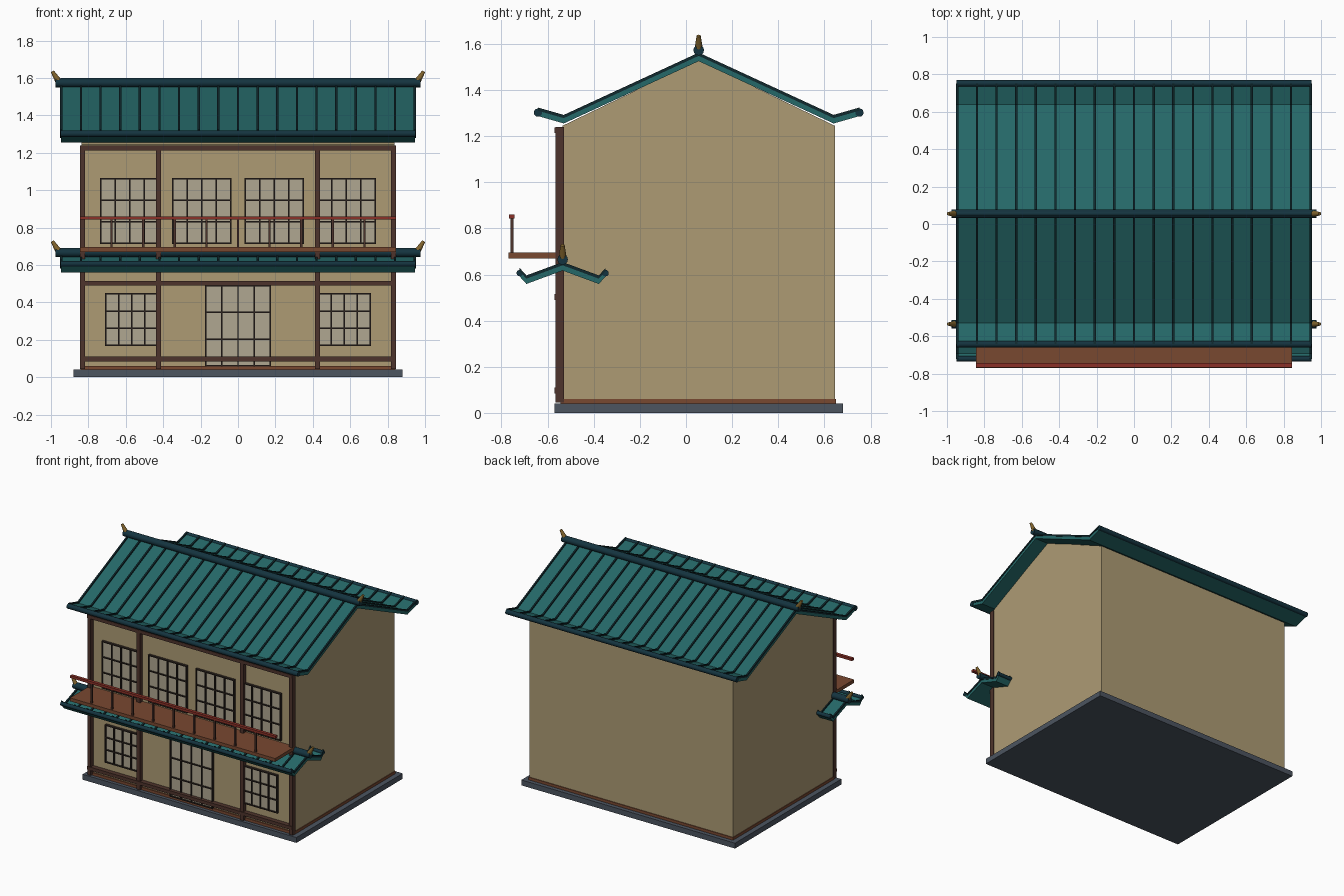
import bpy, bmesh
from math import atan2
from mathutils import Matrix, Vector

if "Cube" in bpy.data.objects:
    bpy.data.objects.remove(bpy.data.objects["Cube"])


def mat(name, r, g, b):
    m = bpy.data.materials.new(name)
    m.diffuse_color = (r, g, b, 1)
    m.use_nodes = True
    m.node_tree.nodes["Principled BSDF"].inputs["Base Color"].default_value = m.diffuse_color
    return m


STONE = mat("stone", .072, .089, .117)
PLASTER = mat("plaster", .42, .33, .175)
WOOD = mat("dark_wood", .076, .034, .025)
DECK = mat("deck_wood", .19, .065, .03)
RED = mat("red_lacquer", .26, .03, .02)
TILE = mat("teal_tile", .018, .138, .138)
RIB = mat("dark_teal", .005, .021, .026)
RIDGE = mat("ridge_teal", .007, .034, .05)
GOLD = mat("gold", .22, .127, .026)
PANE = mat("paper_pane", .434, .39, .283)
BAR = mat("window_bar", .03, .02, .016)


def finish(name, bm, material, smooth=False):
    bmesh.ops.recalc_face_normals(bm, faces=bm.faces[:])
    me = bpy.data.meshes.new(name)
    bm.to_mesh(me)
    bm.free()
    ob = bpy.data.objects.new(name, me)
    bpy.context.collection.objects.link(ob)
    me.materials.append(material)
    if smooth:
        bpy.ops.object.select_all(action='DESELECT')
        ob.select_set(True)
        bpy.context.view_layer.objects.active = ob
        bpy.ops.object.shade_smooth_by_angle(angle=0.7)
    return ob


def boxes(name, spans, material):
    """One object from boxes given as (x0, x1, y0, y1, z0, z1)."""
    bm = bmesh.new()
    for x0, x1, y0, y1, z0, z1 in spans:
        m = Matrix.Translation(((x0 + x1) / 2, (y0 + y1) / 2, (z0 + z1) / 2))
        m = m @ Matrix.Diagonal((x1 - x0, y1 - y0, z1 - z0, 1))
        bmesh.ops.create_cube(bm, size=1, matrix=m)
    return finish(name, bm, material)


def prisms(name, strips, spans, material):
    """Extrude closed y-z outlines along each x span."""
    bm = bmesh.new()
    for x0, x1 in spans:
        for outline in strips:
            a = [bm.verts.new((x0, y, z)) for y, z in outline]
            b = [bm.verts.new((x1, y, z)) for y, z in outline]
            bm.faces.new(a)
            bm.faces.new(b[::-1])
            for i in range(len(a)):
                j = (i + 1) % len(a)
                bm.faces.new((a[i], b[i], b[j], a[j]))
    return finish(name, bm, material)


def rods(name, items, material):
    """Round rods or cones given as (start, end, r0, r1)."""
    bm = bmesh.new()
    for p, q, r0, r1 in items:
        p, q = Vector(p), Vector(q)
        rot = (q - p).to_track_quat('Z', 'Y').to_matrix().to_4x4()
        bmesh.ops.create_cone(bm, cap_ends=True, segments=12, radius1=r0, radius2=r1,
                              depth=(q - p).length, matrix=Matrix.Translation((p + q) / 2) @ rot)
    return finish(name, bm, material, True)


def roof(name, yc, ridge_z, low, tip, roll):
    """Gabled roof with upturned eaves, ribs, ridge roll and finials."""
    line = [(-tip[0], tip[1]), (-low[0], low[1]), (0, ridge_z), low, tip]

    def band(lo, hi):
        quads = []
        for (y0, z0), (y1, z1) in zip(line, line[1:]):
            quads.append([(yc + y0, z0 + lo), (yc + y1, z1 + lo),
                          (yc + y1, z1 + hi), (yc + y0, z0 + hi)])
        return quads

    shell = [(yc + y, z - .015) for y, z in line] + [(yc + y, z + .012) for y, z in line[::-1]]
    prisms(name + "_tiles", [shell], [(-.947, .947)], TILE)
    ribs = [-.945 + .105 * i for i in range(19)]
    prisms(name + "_ribs", band(.008, .022), [(x - .006, x + .006) for x in ribs], RIB)
    rods(name + "_eave_rolls", [((-.95, yc + s * tip[0], tip[1]), (.95, yc + s * tip[0], tip[1]), roll, roll)
                                for s in (-1, 1)], RIDGE)
    z = ridge_z + .033
    rods(name + "_ridge", [((-.975, yc, z), (.975, yc, z), .023, .023),
                           ((-.95, yc, z + .014), (.95, yc, z + .014), .013, .013)], RIDGE)
    rods(name + "_finials", [((s * .957, yc, z + .005), (s * .993, yc, z + .062), .018, .009)
                             for s in (-1, 1)], GOLD)


# Base, sill and gabled walls
boxes("stone_base", [(-.88, .88, -.57, .68, 0, .04)], STONE)
boxes("floor_sill", [(-.842, .842, -.545, .65, .04, .06)], DECK)
prisms("walls", [[(-.535, .055), (.645, .055), (.645, 1.245), (.055, 1.53), (-.535, 1.245)]],
       [(-.838, .838)], PLASTER)

# Timber frame on the front
boxes("front_posts", [(x - .014, x + .014, -.565, -.53, .045, 1.24)
                      for x in (-.831, -.425, .425, .831)], WOOD)
boxes("front_beams", [(-.843, .843, -.57, -.532, z, z + .025) for z in (.085, .49, 1.213)], WOOD)

# Windows and door: (centre x, half width, bottom, top)
openings = [(x, .155, .715, 1.06) for x in (-.578, -.195, .195, .578)]
openings += [(x, .139, .17, .445) for x in (-.567, .567)]
openings += [(0, .172, .06, .49)]
panes, bars = [], []
for cx, hw, z0, z1 in openings:
    panes.append((cx - hw, cx + hw, -.544, -.53, z0, z1))
    for i in range(5):
        x = cx - hw + 2 * hw * i / 4
        bars.append((x - .004, x + .004, -.554, -.535, z0 - .004, z1 + .004))
    for i in range(4):
        z = z0 + (z1 - z0) * i / 3
        bars.append((cx - hw, cx + hw, -.553, -.535, z - .004, z + .004))
boxes("window_panes", panes, PANE)
boxes("window_bars", bars, BAR)

# Balcony
boxes("balcony_deck", [(-.845, .845, -.77, -.535, .67, .695)], DECK)
boxes("balcony_balusters", [(.169 * i - .006, .169 * i + .006, -.761, -.749, .69, .845)
                            for i in range(-4, 5)], WOOD)
boxes("balcony_rail", [(-.845, .845, -.767, -.744, .842, .86)], RED)

# Main roof and porch roof
roof("main_roof", .055, 1.54, (.585, 1.27), (.697, 1.302), .018)
roof("porch_roof", -.535, .632, (.157, .574), (.186, .606), .014)
